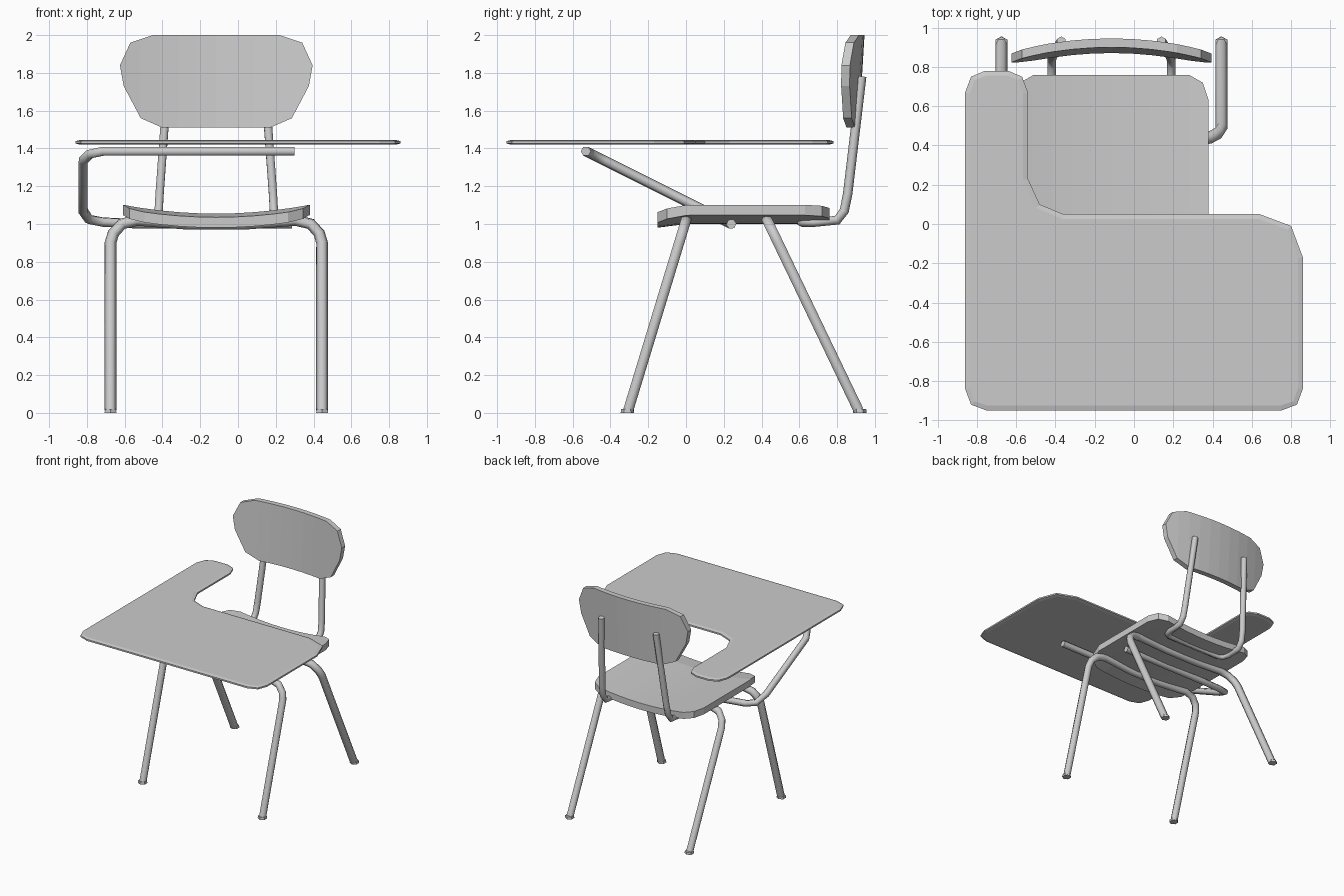
import bpy
import bmesh
from mathutils import Vector

if "Cube" in bpy.data.objects:
    bpy.data.objects.remove(bpy.data.objects["Cube"], do_unlink=True)

CX = -0.115  # centre line of the chair, beside the desk's own centre

grey = bpy.data.materials.new("plain grey")
grey.use_nodes = True
grey.diffuse_color = (0.6, 0.6, 0.6, 1)
grey.node_tree.nodes["Principled BSDF"].inputs["Base Color"].default_value = (0.6, 0.6, 0.6, 1)


def finish(name, bm):
    bmesh.ops.recalc_face_normals(bm, faces=bm.faces)
    mesh = bpy.data.meshes.new(name)
    bm.to_mesh(mesh)
    bm.free()
    mesh.materials.append(grey)
    obj = bpy.data.objects.new(name, mesh)
    bpy.context.collection.objects.link(obj)
    return obj


def mirrored(half):
    """Continue a half path with its mirror image across x = 0."""
    return half + [(-p[0], *p[1:]) for p in reversed(half)]


def slab(name, outline, thickness, bend=None, cuts=(), rim=0):
    """Extrude a flat outline, then cut it into strips and bend it."""
    bm = bmesh.new()
    face = bm.faces.new([bm.verts.new((u, v, 0)) for u, v in outline])
    ext = bmesh.ops.extrude_face_region(bm, geom=[face])["geom"]
    bmesh.ops.translate(bm, vec=(0, 0, thickness),
                        verts=[g for g in ext if isinstance(g, bmesh.types.BMVert)])
    bmesh.ops.recalc_face_normals(bm, faces=bm.faces)
    if rim:
        caps = [f for f in bm.faces if abs(f.normal.z) > 0.9]
        bmesh.ops.inset_region(bm, faces=caps, thickness=rim, depth=rim / 4)
    for axis, value in cuts:
        bmesh.ops.bisect_plane(bm, geom=bm.verts[:] + bm.edges[:] + bm.faces[:],
                               plane_co=axis * value, plane_no=axis)
    if bend:
        for v in bm.verts:
            v.co = bend(*v.co)
    return finish(name, bm)


def tube(name, points, radius):
    """Sweep a six-sided tube along a path given relative to the chair."""
    curve = bpy.data.curves.new(name, "CURVE")
    curve.dimensions = "3D"
    curve.bevel_depth = radius
    curve.bevel_resolution = 1
    curve.use_fill_caps = True
    spline = curve.splines.new("POLY")
    spline.points.add(len(points) - 1)
    for point, (x, y, z) in zip(spline.points, points):
        point.co = (x + CX, y, z, 1)
    curve.materials.append(grey)
    obj = bpy.data.objects.new(name, curve)
    bpy.context.collection.objects.link(obj)
    bpy.ops.object.select_all(action="DESELECT")
    obj.select_set(True)
    bpy.context.view_layer.objects.active = obj
    bpy.ops.object.convert(target="MESH")


def foot(name, x, y):
    bm = bmesh.new()
    bmesh.ops.create_cone(bm, cap_ends=True, segments=6, radius1=0.036, radius2=0.034, depth=0.02)
    bmesh.ops.translate(bm, verts=bm.verts, vec=(x + CX, y, 0.01))
    finish(name, bm)


X, Y = Vector((1, 0, 0)), Vector((0, 1, 0))
strips = [(X, i * 0.1) for i in range(-4, 5)]

# Desk top: L-shaped board with a softened rim
slab("desk_top", [
    (-0.86, -0.84), (-0.83, -0.92), (-0.75, -0.95), (0.75, -0.95), (0.83, -0.92),
    (0.86, -0.84), (0.86, -0.17), (0.80, -0.01), (0.64, 0.05), (-0.36, 0.05),
    (-0.48, 0.10), (-0.54, 0.23), (-0.54, 0.67), (-0.57, 0.75), (-0.64, 0.78),
    (-0.76, 0.78), (-0.83, 0.75), (-0.86, 0.67)], 0.013,
    lambda x, y, z: (x, y, z + 1.426), rim=0.025)

# Seat: dished across, with a lowered front lip
slab("seat", mirrored([
    (0.38, -0.15), (0.46, -0.10), (0.495, 0.02), (0.495, 0.63), (0.465, 0.72), (0.395, 0.76)]),
    0.055,
    lambda x, y, z: (x + CX, y, z + 1.0 + 0.19 * x * x + 0.13 * min(y, 0)),
    strips + [(Y, 0)])

# Backrest: rounded panel, wrapped forward at the ends and leaning back
slab("backrest", mirrored([
    (0.285, 1.51), (0.40, 1.56), (0.49, 1.73), (0.51, 1.84), (0.455, 1.96), (0.335, 2.0)]),
    0.045,
    lambda x, v, t: (x + CX, 0.87 + 0.06 * (v - 1.5) + t - 0.26 * x * x, v),
    strips)

# Leg frames: each pair of legs is one bent tube running under the seat
for label, foot_y, bar_y in (("front", -0.31, 0.0), ("rear", 0.92, 0.43)):
    profile = [(0.56, 0.012), (0.56, 0.90), (0.545, 0.95), (0.50, 1.0), (0.42, 1.02), (0.15, 1.0)]
    tube(label + "_leg_frame",
         mirrored([(x, foot_y + (bar_y - foot_y) * z / 1.02, z) for x, z in profile]), 0.031)
    for side, sign in (("left", 1), ("right", -1)):
        foot(label + "_foot_" + side, sign * 0.56, foot_y)

# Backrest support: one bent tube, hooked under the seat
tube("backrest_support", mirrored([
    (0.255, 0.93, 1.78), (0.30, 0.856, 1.16), (0.305, 0.838, 1.07), (0.305, 0.80, 1.02),
    (0.305, 0.68, 1.01), (0.29, 0.63, 1.01), (0.25, 0.61, 1.01)]), 0.025)

# Desk arm: sloping hoop from below the seat to below the desk
hoop = [(0.415, 1.385), (-0.60, 1.385), (-0.67, 1.37), (-0.705, 1.335), (-0.705, 1.07),
        (-0.675, 1.025), (-0.60, 1.01), (-0.40, 1.0), (0.40, 1.0)]
tube("desk_arm", [(x, -0.53 + 2 * (1.385 - z), z) for x, z in hoop], 0.027)
